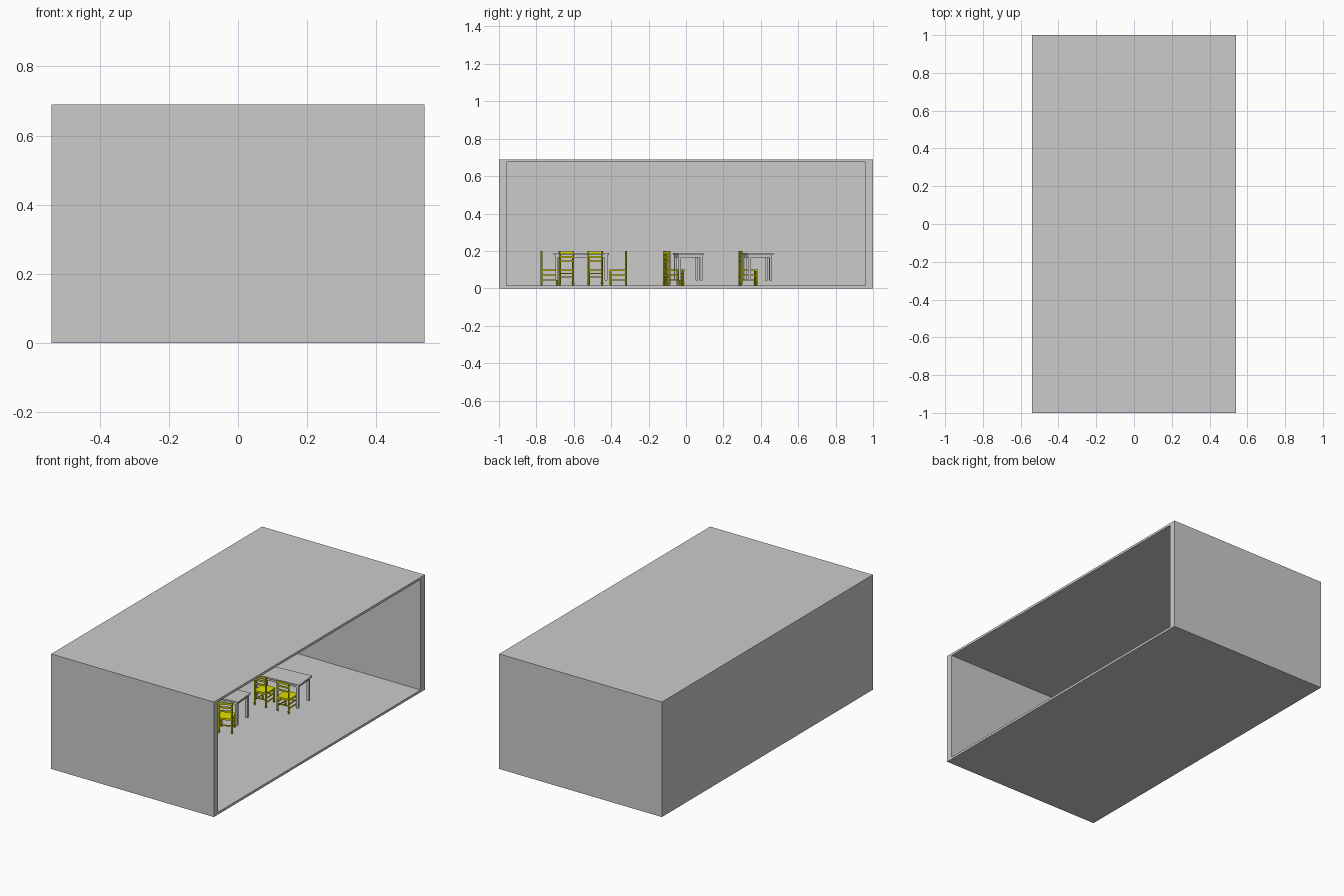
import bpy, bmesh, math
from mathutils import Matrix, Vector

if "Cube" in bpy.data.objects:
    bpy.data.objects.remove(bpy.data.objects["Cube"])

yellow = bpy.data.materials.new("yellow_paint")
yellow.diffuse_color = (0.75, 0.75, 0.0, 1)
yellow.use_nodes = True
yellow.node_tree.nodes["Principled BSDF"].inputs["Base Color"].default_value = yellow.diffuse_color


def box(bm, x0, x1, y0, y1, z0, z1):
    c = Vector(((x0 + x1) / 2, (y0 + y1) / 2, (z0 + z1) / 2))
    m = Matrix.Translation(c) @ Matrix.Diagonal((x1 - x0, y1 - y0, z1 - z0, 1))
    bmesh.ops.create_cube(bm, size=1, matrix=m)


def rod(bm, x, y, z0, z1, r0, r1):
    bmesh.ops.create_cone(bm, cap_ends=True, segments=8, radius1=r0, radius2=r1,
                          depth=z1 - z0, matrix=Matrix.Translation((x, y, (z0 + z1) / 2)))


def finish(bm, name, mat=None):
    me = bpy.data.meshes.new(name)
    bm.to_mesh(me)
    bm.free()
    if mat:
        me.materials.append(mat)
    return me


def place(me, name, x=0, y=0, deg=0):
    ob = bpy.data.objects.new(name, me)
    ob.location = (x, y, 0)
    ob.rotation_euler.z = math.radians(deg)
    bpy.context.collection.objects.link(ob)
    return ob


# room shell, open on the right side
X, Y, H, WALL, SLAB = 0.54, 1.0, 0.69, 0.04, 0.014
bm = bmesh.new()
box(bm, -X, X, -Y, Y, 0, H)
right = max(bm.faces, key=lambda f: f.calc_center_median().x)
inner = bmesh.ops.extrude_discrete_faces(bm, faces=[right])["faces"][0]
bmesh.ops.delete(bm, geom=[f for f in bm.faces if f is not inner
                           and f.calc_center_median().x > X - 0.001], context='FACES')
bm.clear()
# outer box minus inner box as concentric loops from outside rim to inside back
loops = []
for x, y, lo, hi in ((-X, Y, 0, H), (X, Y, 0, H),
                     (X, Y - WALL, SLAB, H - SLAB), (-X + 0.022, Y - WALL, SLAB, H - SLAB)):
    loops.append([bm.verts.new((x, s * y, z)) for s, z in ((-1, lo), (1, lo), (1, hi), (-1, hi))])
for a, b in zip(loops, loops[1:]):
    for i in range(4):
        j = (i + 1) % 4
        bm.faces.new((a[i], a[j], b[j], b[i]))
bm.faces.new(loops[0])
bm.faces.new(loops[-1])
bmesh.ops.recalc_face_normals(bm, faces=bm.faces)
place(finish(bm, "room_shell"), "room_shell")

# table: top, apron rails and four square legs
bm = bmesh.new()
L, W = 0.148, 0.07
box(bm, -L, L, -W, W, 0.179, 0.188)
for s in (-1, 1):
    yy, xx = s * (W - 0.013), s * (L - 0.016)
    box(bm, -L + 0.02, L - 0.02, yy - 0.003, yy + 0.003, 0.164, 0.179)
    box(bm, xx - 0.003, xx + 0.003, -W + 0.018, W - 0.018, 0.164, 0.179)
    for t in (-1, 1):
        lx = t * (L - 0.016)
        box(bm, lx - 0.007, lx + 0.007, yy - 0.007, yy + 0.007, 0.041, 0.179)
table = finish(bm, "table")
for n, (x, y, d) in enumerate(((-0.12, -0.56, 90), (-0.123, 0.012, 5), (0.024, 0.384, 5))):
    place(table, f"table_{n + 1}", x, y, d)

# ladder-back chair facing +y
bm = bmesh.new()
box(bm, -0.04, 0.04, -0.043, 0.047, 0.092, 0.102)
for s in (-1, 1):
    x = s * 0.036
    # back post and front leg with turned feet
    for y, top in ((-0.042, 0.2), (0.04, 0.093)):
        rod(bm, x, y, 0.026, top, 0.005, 0.005)
        rod(bm, x, y, 0.015, 0.03, 0.004, 0.0065)
    # side rungs
    for z in (0.045, 0.07):
        box(bm, x - 0.0025, x + 0.0025, -0.042, 0.04, z - 0.003, z + 0.003)
# front and back rungs, then back slats
for y, z in ((-0.042, 0.06), (0.04, 0.06), (0.04, 0.08)):
    box(bm, -0.036, 0.036, y - 0.0025, y + 0.0025, z - 0.003, z + 0.003)
for z, h in ((0.19, 0.012), (0.168, 0.009), (0.145, 0.009)):
    box(bm, -0.036, 0.036, -0.045, -0.039, z - h / 2, z + h / 2)
chair = finish(bm, "chair", yellow)

chairs = [(-0.12, -0.73, 0), (-0.12, -0.363, 180),
          (0.0, -0.64, 92), (0.0, -0.485, 88), (-0.24, -0.64, -90), (-0.24, -0.485, -90),
          (-0.028, -0.066, 25), (-0.18, -0.066, 8),
          (0.092, 0.336, 3), (-0.055, 0.33, 3)]
for n, (x, y, d) in enumerate(chairs):
    place(chair, f"chair_{n + 1}", x, y, d)
